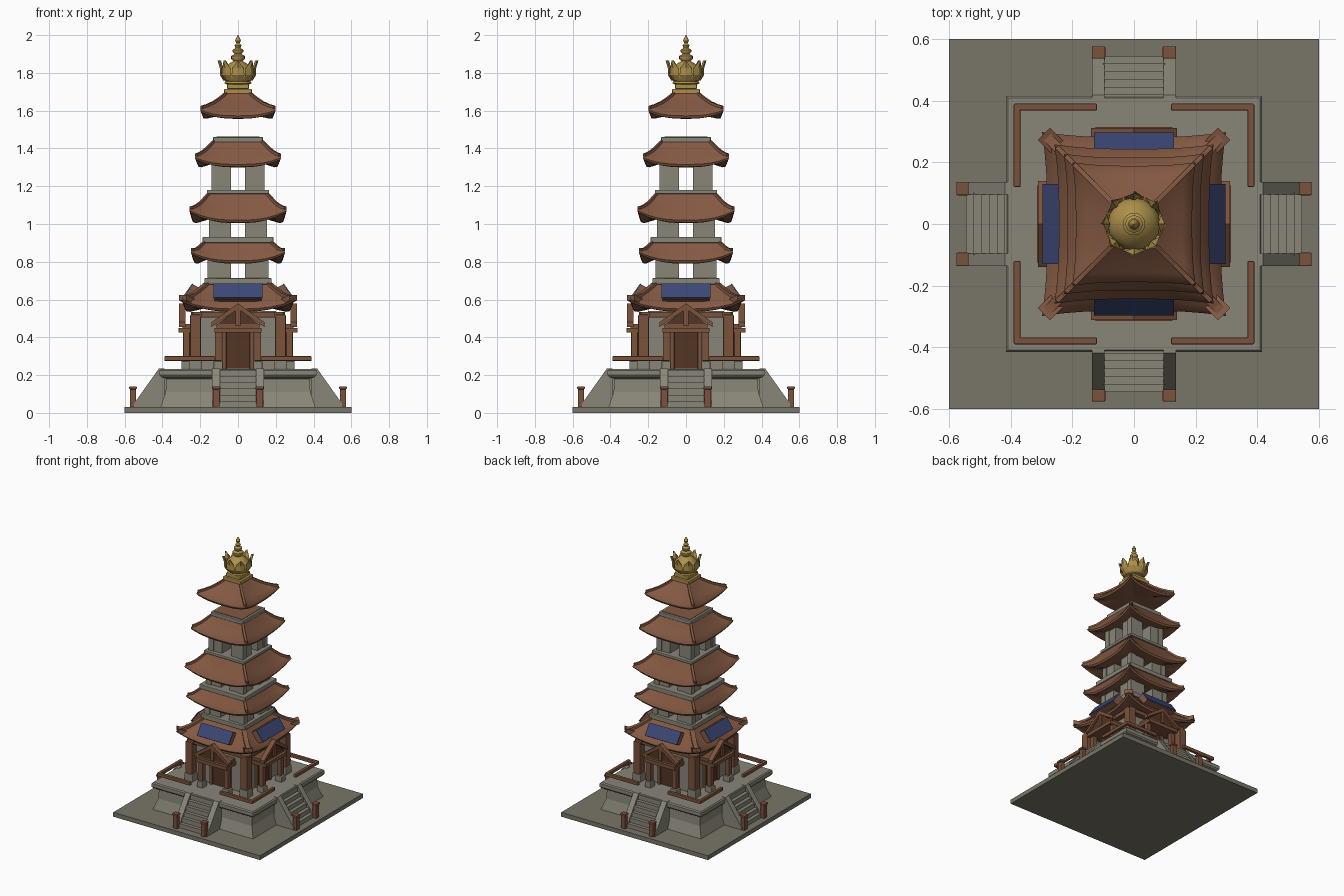
import bpy, bmesh, math
from mathutils import Matrix, Vector

if "Cube" in bpy.data.objects:
    bpy.data.objects.remove(bpy.data.objects["Cube"])


def material(name, rgb):
    m = bpy.data.materials.new(name)
    m.diffuse_color = (*rgb, 1)
    m.use_nodes = True
    m.node_tree.nodes["Principled BSDF"].inputs["Base Color"].default_value = m.diffuse_color
    return m


STONE = material("grey stone", (0.25, 0.24, 0.19))
SLAB = material("dark stone", (0.19, 0.18, 0.14))
BROWN = material("brown tile", (0.23, 0.10, 0.055))
WOOD = material("red brown wood", (0.20, 0.085, 0.045))
DARK = material("dark door wood", (0.085, 0.035, 0.018))
BLUE = material("blue panel", (0.045, 0.065, 0.18))
GOLD = material("gold", (0.42, 0.28, 0.07))


def prism(bm, pts, vec):
    """Extrude a closed outline along a vector."""
    a = [bm.verts.new(p) for p in pts]
    b = [bm.verts.new(Vector(p) + Vector(vec)) for p in pts]
    bm.faces.new(a)
    bm.faces.new(b[::-1])
    n = len(a)
    for i in range(n):
        bm.faces.new((a[i], b[i], b[(i + 1) % n], a[(i + 1) % n]))


def box(bm, x0, x1, y0, y1, z0, z1):
    prism(bm, [(x0, y0, z0), (x1, y0, z0), (x1, y1, z0), (x0, y1, z0)], (0, 0, z1 - z0))


def pair(bm, x0, x1, *rest):
    """A box and its left-right mirror."""
    box(bm, x0, x1, *rest)
    box(bm, -x1, -x0, *rest)


def spin4(bm):
    """Repeat the front side on all four sides."""
    geom = bm.verts[:] + bm.edges[:] + bm.faces[:]
    for k in (1, 2, 3):
        new = bmesh.ops.duplicate(bm, geom=geom)["geom"]
        vs = [g for g in new if isinstance(g, bmesh.types.BMVert)]
        bmesh.ops.rotate(bm, verts=vs, matrix=Matrix.Rotation(k * math.pi / 2, 3, 'Z'))


def finish(name, bm, mat, bevel=0, smooth=False):
    bmesh.ops.recalc_face_normals(bm, faces=bm.faces[:])
    me = bpy.data.meshes.new(name)
    bm.to_mesh(me)
    bm.free()
    me.materials.append(mat)
    ob = bpy.data.objects.new(name, me)
    bpy.context.collection.objects.link(ob)
    if bevel:
        b = ob.modifiers.new("bevel", 'BEVEL')
        b.width, b.segments = bevel, 2
    if smooth:
        bpy.ops.object.select_all(action='DESELECT')
        ob.select_set(True)
        bpy.context.view_layer.objects.active = ob
        bpy.ops.object.shade_smooth_by_angle(angle=math.radians(40))
    return ob


def loft_square(bm, rings, n=10, flare=0.06):
    """Square rings (half, z, corner lift) joined into a skin."""
    loops = []
    for h, z, lift in rings:
        loop = []
        for k in range(4):
            r = Matrix.Rotation(k * math.pi / 2, 3, 'Z')
            for i in range(n):
                s = 2 * i / n - 1
                c = abs(s) ** 3
                e = h * (1 + flare * c * (lift > 0))
                loop.append(bm.verts.new(r @ Vector((s * e, -e, z + lift * c))))
        loops.append(loop)
    m = 4 * n
    for a, b in zip(loops, loops[1:]):
        for i in range(m):
            bm.faces.new((a[i], a[(i + 1) % m], b[(i + 1) % m], b[i]))
    bm.faces.new(loops[0][::-1])
    bm.faces.new(loops[-1])


# Ground slab and terrace
bm = bmesh.new()
box(bm, -.6, .6, -.6, .6, 0, .032)
finish("ground_slab", bm, SLAB)
bm = bmesh.new()
loft_square(bm, [(.41, .03, 0), (.40, .06, 0), (.383, .11, 0), (.38, .18, 0), (.408, .19, 0),
                 (.415, .2, 0), (.415, .225, 0), (.408, .233, 0)], n=1)
finish("terrace", bm, STONE)

# Stairs with sloping side walls on every side
bm = bmesh.new()
N = 6
for i in range(N):
    box(bm, -.1, .1, -.545 + i * .025, -.38, .03 + i * .033, .03 + (i + 1) * .033)
for x in (-.137, .095):
    prism(bm, [(x, -.39, .03), (x, -.55, .03), (x, -.55, .05), (x, -.418, .236), (x, -.39, .236)],
          (.042, 0, 0))
spin4(bm)
finish("stairs", bm, STONE)
bm = bmesh.new()
pair(bm, .097, .133, -.572, -.54, .03, .125)
pair(bm, .093, .137, -.576, -.536, .125, .14)
spin4(bm)
finish("stair_posts", bm, WOOD, .004)

# Low railing
bm = bmesh.new()
pair(bm, .12, .39, -.39, -.368, .275, .3)
spin4(bm)
finish("railing", bm, WOOD, .004)

# Main hall
bm = bmesh.new()
box(bm, -.2, .2, -.2, .2, .23, .54)
finish("hall_walls", bm, STONE)
bm = bmesh.new()
pair(bm, .19, .26, -.26, -.19, .23, .285)
pair(bm, .08, .13, -.3, -.245, .23, .275)
spin4(bm)
finish("column_bases", bm, STONE, .006)
bm = bmesh.new()
pair(bm, .197, .253, -.253, -.197, .285, .52)
pair(bm, .087, .123, -.29, -.255, .275, .43)
pair(bm, .062, .085, -.215, -.19, .23, .43)
box(bm, -.25, .25, -.24, -.19, .505, .535)
spin4(bm)
finish("hall_columns", bm, WOOD, .004)
bm = bmesh.new()
box(bm, -.065, .065, -.206, -.195, .235, .43)
spin4(bm)
finish("doors", bm, DARK)

# Porch gables
bm = bmesh.new()
box(bm, -.125, .125, -.315, -.2, .425, .45)
box(bm, -.115, .115, -.295, -.2, .45, .47)
for s in (-1, 1):
    prism(bm, [(s * .14, -.312, .455), (s * .14, -.312, .48), (0, -.312, .58), (0, -.312, .55)], (0, .035, 0))
box(bm, -.012, .012, -.305, -.285, .46, .56)
spin4(bm)
finish("porch_gables", bm, WOOD)
bm = bmesh.new()
prism(bm, [(-.12, -.295, .46), (.12, -.295, .46), (0, -.295, .555)], (0, .012, 0))
spin4(bm)
finish("gable_panels", bm, DARK)


# Curved roofs: outer half, bottom z, corner lift, top half, top z
def roof(name, H, z0, lift, ht, zt, rw):
    h, ze = H / 1.06, z0 + .03
    d = zt - ze
    rings = [(ht * .9, z0 + .025, 0), (h * .9, z0, lift), (h * .97, z0 + .003, lift), (h, z0 + .016, lift),
             (h * .97, ze, lift)]
    for t, f in ((.25, .2), (.5, .43), (.75, .69)):
        rings.append((h + (ht - h) * t, ze + d * f, lift * (1 - t) ** 2 + .0001))
    rings.append((ht, zt, 0))
    bm = bmesh.new()
    loft_square(bm, rings)
    finish(name, bm, BROWN, 0, True)
    # Hip ridges along the four corners
    bm = bmesh.new()
    line = [(a * (1.06 if l else 1), z + l) for a, z, l in rings[4:]]
    for (a, za), (b, zb) in zip(line, line[1:]):
        w = rw / math.sqrt(2)
        prism(bm, [(a + w, -a + w, za - .008), (a - w, -a - w, za - .008),
                   (a - w, -a - w, za + .008), (a + w, -a + w, za + .008)], (b - a, a - b, zb - za))
    spin4(bm)
    finish(name + "_ridges", bm, BROWN)


roof("roof_1", .298, .535, .045, .165, .685, .016)
roof("roof_2", .25, .79, .045, .175, .905, .008)
roof("roof_3", .258, 1.005, .05, .15, 1.165, .008)
roof("roof_4", .228, 1.3, .035, .13, 1.435, .008)
roof("roof_5", .2, 1.557, .03, .06, 1.695, .008)

# Upturned corner horns of the lowest roof
bm = bmesh.new()
w = .02
prism(bm, [(.25 + w, -.25 + w, .575), (.25 - w, -.25 - w, .575),
           (.25 - w, -.25 - w, .605), (.25 + w, -.25 + w, .605)], (.042, -.042, .02))
spin4(bm)
finish("roof_horns", bm, BROWN)

# Blue tilted panels above the porches, on brown supports
bm = bmesh.new()
prism(bm, [(-.13, -.296, .61), (-.13, -.242, .685), (-.13, -.237, .68), (-.13, -.29, .605)], (.26, 0, 0))
spin4(bm)
finish("blue_panels", bm, BLUE)
bm = bmesh.new()
prism(bm, [(-.125, -.29, .604), (-.125, -.237, .679), (-.125, -.2, .66), (-.125, -.25, .59)], (.25, 0, 0))
spin4(bm)
finish("panel_supports", bm, BROWN)

# Stone platforms over each roof
bm = bmesh.new()
for h, a, b in ((.178, .68, .713), (.187, .9, .932), (.165, 1.16, 1.18), (.132, 1.432, 1.46)):
    box(bm, -h, h, -h, h, a, b)
finish("tier_platforms", bm, STONE, .004)
bm = bmesh.new()
loft_square(bm, [(.115, 1.455, 0), (.115, 1.463, 0)], n=1)
finish("top_platform_inset", bm, BROWN)

# Corner piers with open passages between them
bm = bmesh.new()
for h, a, b in ((.155, .71, .82), (.148, .93, 1.035), (.135, 1.18, 1.33)):
    pair(bm, .036, h, -h, -.036, a, b)
    pair(bm, .036, h, .036, h, a, b)
    pair(bm, h - .035, h + .006, -h - .006, -h + .035, a, b)
    pair(bm, h - .035, h + .006, h - .035, h + .006, a, b)
finish("tier_piers", bm, STONE)

# Golden finial: square base, lathed body, petals
bm = bmesh.new()
box(bm, -.073, .073, -.073, .073, 1.69, 1.715)
box(bm, -.058, .058, -.058, .058, 1.715, 1.74)
finish("finial_base", bm, GOLD, .004)
bm = bmesh.new()
profile = [(.05, 1.735), (.072, 1.745), (.066, 1.755), (.082, 1.775), (.085, 1.8), (.07, 1.825), (.045, 1.85),
           (.025, 1.862), (.036, 1.875), (.036, 1.89), (.018, 1.9), (.028, 1.912), (.028, 1.922), (.013, 1.932),
           (.019, 1.945), (.009, 1.957), (.015, 1.97), (.012, 1.98), (.001, 2.0)]
S = 16
rings = [[bm.verts.new((r * math.cos(i * math.tau / S), r * math.sin(i * math.tau / S), z)) for i in range(S)]
         for r, z in profile]
for a, b in zip(rings, rings[1:]):
    for i in range(S):
        bm.faces.new((a[i], a[(i + 1) % S], b[(i + 1) % S], b[i]))
bm.faces.new(rings[0][::-1])
bm.faces.new(rings[-1])
finish("finial_body", bm, GOLD, 0, True)
bm = bmesh.new()
petal = [(.07, .02, 1.76), (.088, .034, 1.79), (.088, .03, 1.825), (.1, .001, 1.865)]
for k in range(8):
    r = Matrix.Rotation(k * math.pi / 4, 3, 'Z')
    rows = [[bm.verts.new(r @ Vector(p)) for p in ((x, -w, z), (x + .008, 0, z), (x, w, z), (x - .01, 0, z))]
            for x, w, z in petal]
    for a, b in zip(rows, rows[1:]):
        for i in range(4):
            bm.faces.new((a[i], a[(i + 1) % 4], b[(i + 1) % 4], b[i]))
finish("finial_petals", bm, GOLD)
